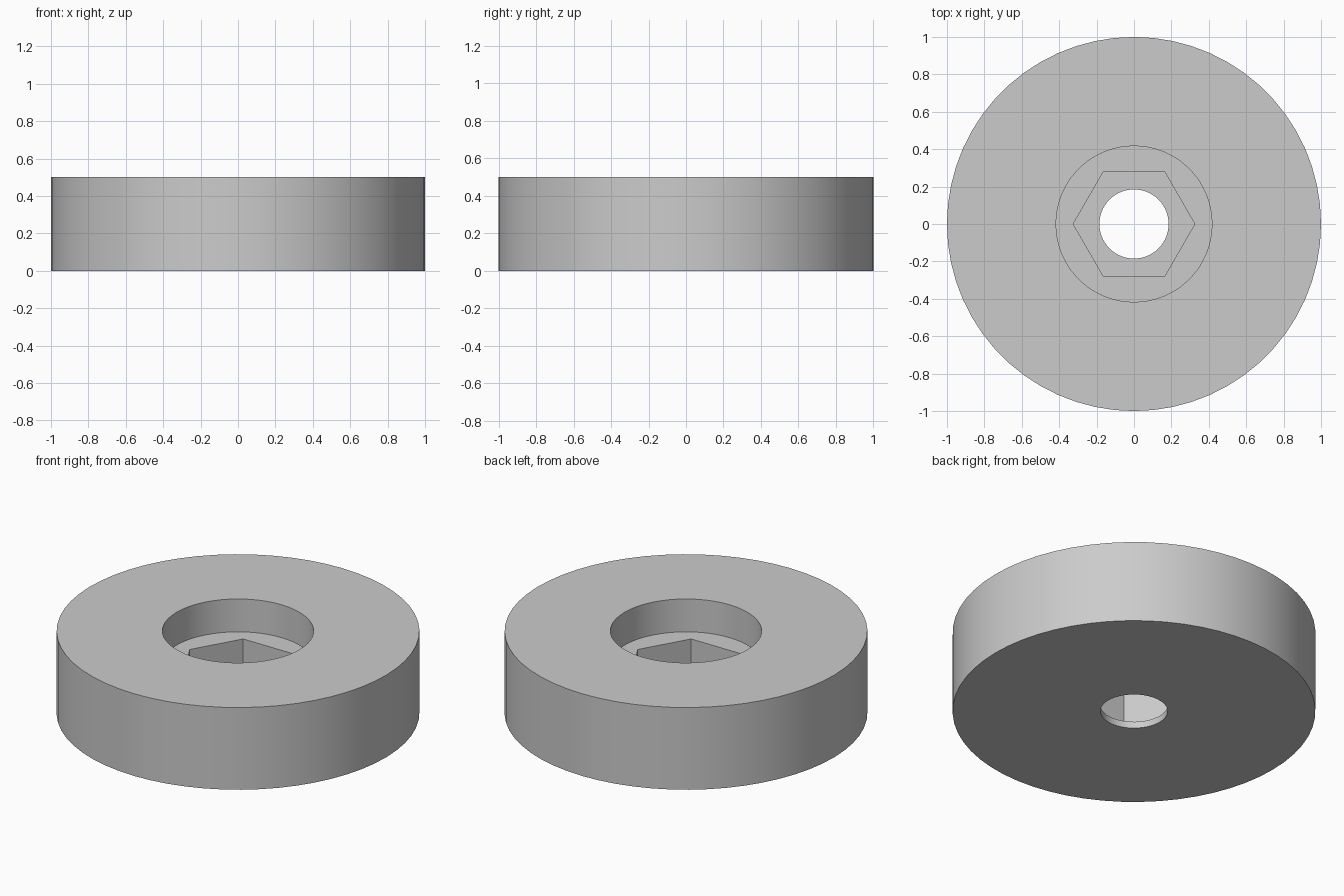
import bpy
import bmesh
from math import cos, pi, radians, tau

if "Cube" in bpy.data.objects:
    bpy.data.objects.remove(bpy.data.objects["Cube"], do_unlink=True)

SEGMENTS = 60
HEIGHT, BORE_FLOOR, HEX_FLOOR = 0.5, 0.3, 0.04
OUTER_R, BORE_R, HEX_R, HOLE_R = 1.0, 0.417, 0.325, 0.185

grey = bpy.data.materials.new("plain grey")
grey.use_nodes = True
colour = (0.6, 0.6, 0.6, 1)
grey.diffuse_color = colour
grey.node_tree.nodes["Principled BSDF"].inputs["Base Color"].default_value = colour


def ring(bm, radius, z, hexagon=False):
    """One loop of vertices, round or six-sided with corners on the x axis."""
    verts = []
    for i in range(SEGMENTS):
        a = tau * i / SEGMENTS
        r = radius
        if hexagon:
            r *= cos(pi / 6) / cos(a % (pi / 3) - pi / 6)
        verts.append(bm.verts.new((r * cos(a), r * cos(a - pi / 2), z)))
    return verts


# Closed profile: outer wall, counterbore, hexagonal nut pocket, through hole
bm = bmesh.new()
rings = [
    ring(bm, OUTER_R, 0),
    ring(bm, OUTER_R, HEIGHT),
    ring(bm, BORE_R, HEIGHT),
    ring(bm, BORE_R, BORE_FLOOR),
    ring(bm, HEX_R, BORE_FLOOR, hexagon=True),
    ring(bm, HEX_R, HEX_FLOOR, hexagon=True),
    ring(bm, HOLE_R, HEX_FLOOR),
    ring(bm, HOLE_R, 0),
]
for low, high in zip(rings, rings[1:] + rings[:1]):
    for i in range(SEGMENTS):
        j = (i + 1) % SEGMENTS
        bm.faces.new((low[i], low[j], high[j], high[i]))
bmesh.ops.recalc_face_normals(bm, faces=bm.faces)

mesh = bpy.data.meshes.new("recessed_disc")
bm.to_mesh(mesh)
bm.free()
mesh.materials.append(grey)
disc = bpy.data.objects.new("recessed_disc", mesh)
bpy.context.collection.objects.link(disc)

bpy.ops.object.select_all(action="DESELECT")
disc.select_set(True)
bpy.context.view_layer.objects.active = disc
bpy.ops.object.shade_smooth_by_angle(angle=radians(30))
